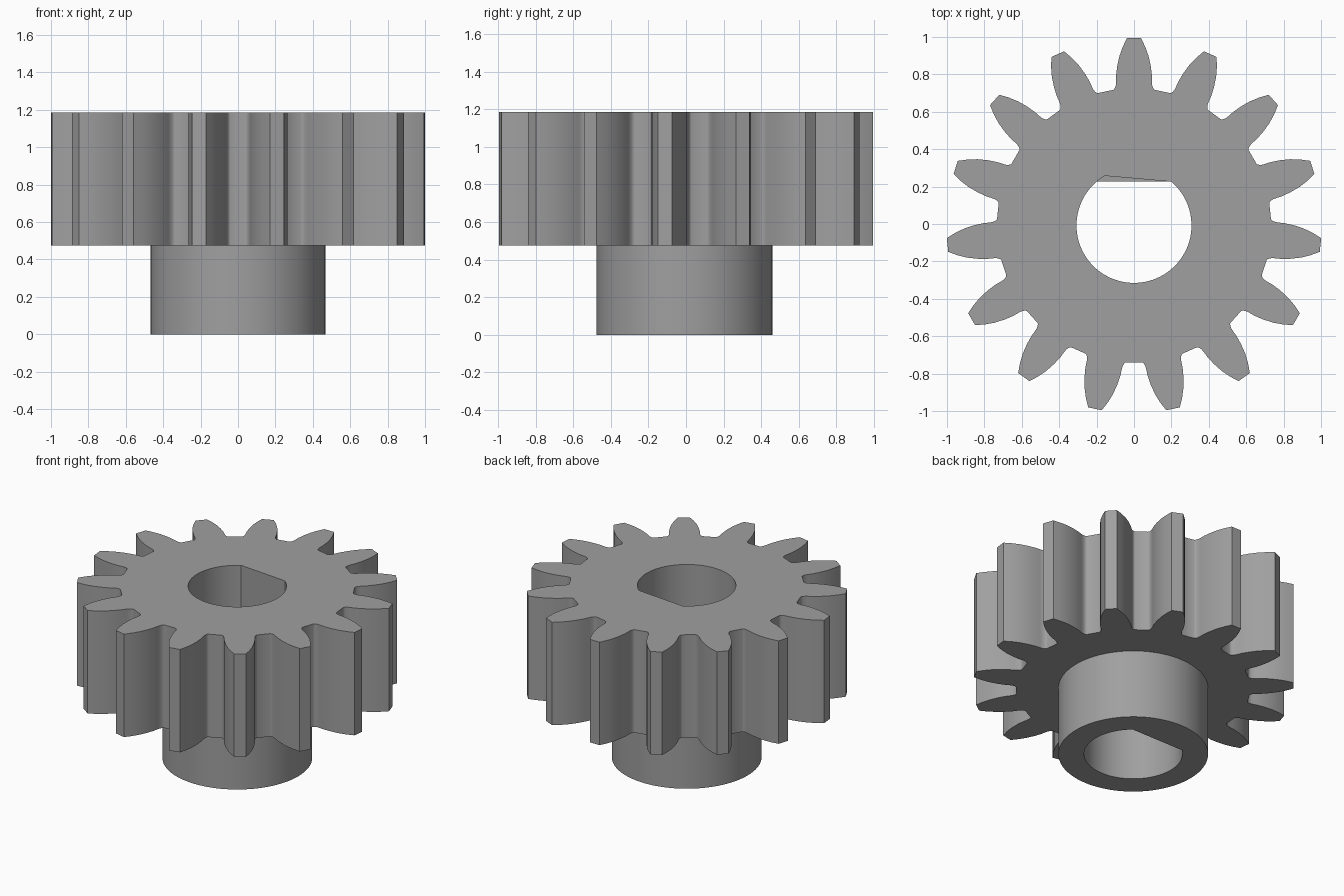
import bpy, math
from mathutils import Matrix, Vector

if "Cube" in bpy.data.objects:
    bpy.data.objects.remove(bpy.data.objects["Cube"])

TEETH = 15
CENTRE_Y = -0.0075
BORE_R = 0.3075

steel = bpy.data.materials.new("grey steel")
steel.diffuse_color = (0.35, 0.35, 0.35, 1)
steel.use_nodes = True
steel.node_tree.nodes["Principled BSDF"].inputs["Base Color"].default_value = steel.diffuse_color


def circle(radius, start=0.0, end=2 * math.pi, steps=96, closed=True):
    """Points on an arc, counter-clockwise; a full circle omits its last point."""
    count = steps if closed else steps + 1
    return [Vector((radius * math.cos(start + (end - start) * i / steps),
                    radius * math.sin(start + (end - start) * i / steps)))
            for i in range(count)]


def d_bore(left, right):
    """Round bore closed by a flat chord between two angles in degrees."""
    return circle(BORE_R, math.radians(left), math.radians(right + 360), 72, False)


def gear_outline():
    # right half of one tooth that points up: tip, flank, root fillet
    half = [(0.037, 1.0025), (0.060, 0.955), (0.078, 0.905), (0.090, 0.850),
            (0.096, 0.800), (0.096, 0.768), (0.097, 0.751), (0.101, 0.737),
            (0.106, 0.7285), (0.112, 0.7245)]
    tooth = [Vector(p) for p in reversed(half)] + [Vector((-x, y)) for x, y in half]
    points = []
    for i in range(TEETH):
        turn = Matrix.Rotation(2 * math.pi * i / TEETH, 2)
        points += [turn @ p for p in tooth]
    return points


def extrude_outline(name, loops, z0, z1):
    """Solid between z0 and z1 from an outer loop and a hole loop."""
    curve = bpy.data.curves.new(name, 'CURVE')
    curve.dimensions = '2D'
    curve.fill_mode = 'BOTH'
    curve.extrude = (z1 - z0) / 2
    for loop in loops:
        spline = curve.splines.new('POLY')
        spline.points.add(len(loop) - 1)
        for point, co in zip(spline.points, loop):
            point.co = (co.x, co.y, 0, 1)
        spline.use_cyclic_u = True
    obj = bpy.data.objects.new(name, curve)
    bpy.context.collection.objects.link(obj)
    obj.location = (0, CENTRE_Y, (z0 + z1) / 2)
    bpy.ops.object.select_all(action='DESELECT')
    obj.select_set(True)
    bpy.context.view_layer.objects.active = obj
    bpy.ops.object.convert(target='MESH')
    obj = bpy.context.object
    # weld caps to walls and face the surface outward
    bpy.ops.object.mode_set(mode='EDIT')
    bpy.ops.mesh.select_all(action='SELECT')
    bpy.ops.mesh.remove_doubles(threshold=0.0001)
    bpy.ops.mesh.normals_make_consistent(inside=False)
    bpy.ops.object.mode_set(mode='OBJECT')
    bpy.ops.object.shade_smooth_by_angle(angle=math.radians(32))
    obj.data.materials.clear()
    obj.data.materials.append(steel)
    return obj


# toothed wheel, its bore flat slightly tilted
extrude_outline("toothed_wheel", [gear_outline(), d_bore(120.5, 49.5)], 0.475, 1.185)

# hub below, its bore flat square to the back
extrude_outline("hub", [circle(0.468), d_bore(130.5, 49.5)], 0.0, 0.475)
